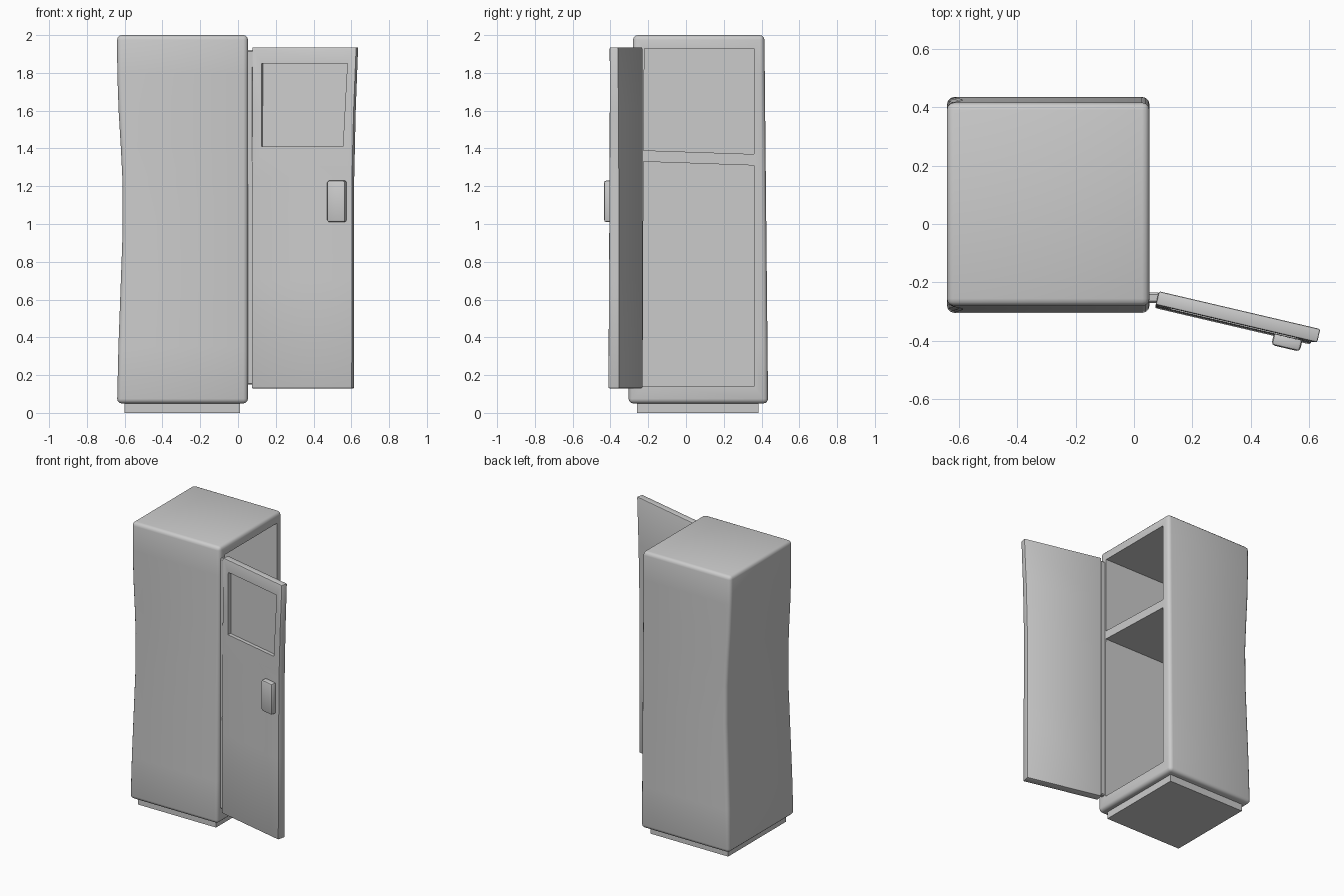
import bpy, bmesh, math
from mathutils import Vector

if "Cube" in bpy.data.objects:
    bpy.data.objects.remove(bpy.data.objects["Cube"])


def loft(name, rings, bevel=0.0, segs=2):
    """Closed solid through matching rings of points, with sharp edges bevelled."""
    bm = bmesh.new()
    loops = [[bm.verts.new(p) for p in ring] for ring in rings]
    n = len(loops[0])
    for a, b in zip(loops, loops[1:]):
        for i in range(n):
            j = (i + 1) % n
            bm.faces.new((a[i], a[j], b[j], b[i]))
    bm.faces.new(loops[0])
    bm.faces.new(loops[-1])
    bmesh.ops.recalc_face_normals(bm, faces=bm.faces)
    if bevel:
        edges = [e for e in bm.edges if e.calc_face_angle(0) > math.radians(40)]
        bmesh.ops.bevel(bm, geom=edges, offset=bevel, segments=segs,
                        profile=0.5, affect='EDGES')
    me = bpy.data.meshes.new(name)
    bm.to_mesh(me)
    bm.free()
    ob = bpy.data.objects.new(name, me)
    bpy.context.collection.objects.link(ob)
    return ob


def rect(x0, x1, y0, y1, z):
    return [(x0, y0, z), (x1, y0, z), (x1, y1, z), (x0, y1, z)]


def activate(ob):
    bpy.ops.object.select_all(action='DESELECT')
    ob.select_set(True)
    bpy.context.view_layer.objects.active = ob


def cut(ob, cutter):
    cutter.hide_render = True
    m = ob.modifiers.new("cut", 'BOOLEAN')
    m.operation, m.solver, m.object = 'DIFFERENCE', 'EXACT', cutter
    activate(ob)
    bpy.ops.object.modifier_apply(modifier=m.name)
    bpy.data.objects.remove(cutter)


# Cabinet body, pinched on the -x side and leaning slightly back to front
profile = [(0.05, -0.64), (0.35, -0.633), (0.65, -0.622), (0.95, -0.611), (1.22, -0.611),
           (1.4, -0.62), (1.6, -0.632), (1.8, -0.639), (2.0, -0.64)]
rings = []
for z, left in profile:
    t = z / 2
    rings.append(rect(left, 0.053, -0.305 + 0.025 * t, 0.435 - 0.02 * t, z))
body = loft("cabinet_body", rings, 0.025, 3)

# Two compartments with a shelf left between them
for yz in ([(-0.23, 0.14), (0.36, 0.14), (0.36, 1.31), (-0.225, 1.33)],
           [(-0.225, 1.39), (0.36, 1.37), (0.36, 1.93), (-0.22, 1.93)]):
    cut(body, loft("compartment_cutter", [[(x, y, z) for y, z in yz] for x in (-0.56, 0.2)]))

# Plinth
plinth = loft("plinth", [rect(-0.60, 0.01, -0.26, 0.385, z) for z in (0, 0.06)])

# Hinge strip beside the opening
hinge = loft("hinge_strip", [rect(0.045, 0.088, -0.27, -0.235, z) for z in (0.15, 1.92)], 0.006, 1)

# Open door, laid out along its own width (u) and outward thickness (v)
ORIGIN = Vector((0.085, -0.23, 0))
D, N = Vector((0.974, -0.228, 0)), Vector((-0.228, -0.974, 0))


def on_door(u, v, z):
    return ORIGIN + D * u + N * v + Vector((0, 0, z))


def door_ring(u0, u1, v0, v1, z):
    return [on_door(u0, v0, z), on_door(u1, v0, z), on_door(u1, v1, z), on_door(u0, v1, z)]


door = loft("door", [door_ring(0, far, 0, thick, z) for z, far, thick in
                     ((0.13, 0.546, 0.059), (0.7, 0.546, 0.056), (1.25, 0.546, 0.053),
                      (1.6, 0.554, 0.050), (1.935, 0.567, 0.047))], 0.006, 2)

# Recessed window panel in the door
cut(door, loft("window_cutter", [door_ring(0.053, 0.495, 0.026, 0.12, 1.41),
                                 door_ring(0.053, 0.518, 0.023, 0.12, 1.85)]))

# Door handle
handle = loft("door_handle", [door_ring(0.416, 0.516, 0.045, 0.091, z) for z in (1.01, 1.23)], 0.012, 2)

for ob in (body, plinth, hinge, door, handle):
    activate(ob)
    bpy.ops.object.shade_smooth_by_angle(angle=math.radians(35))
